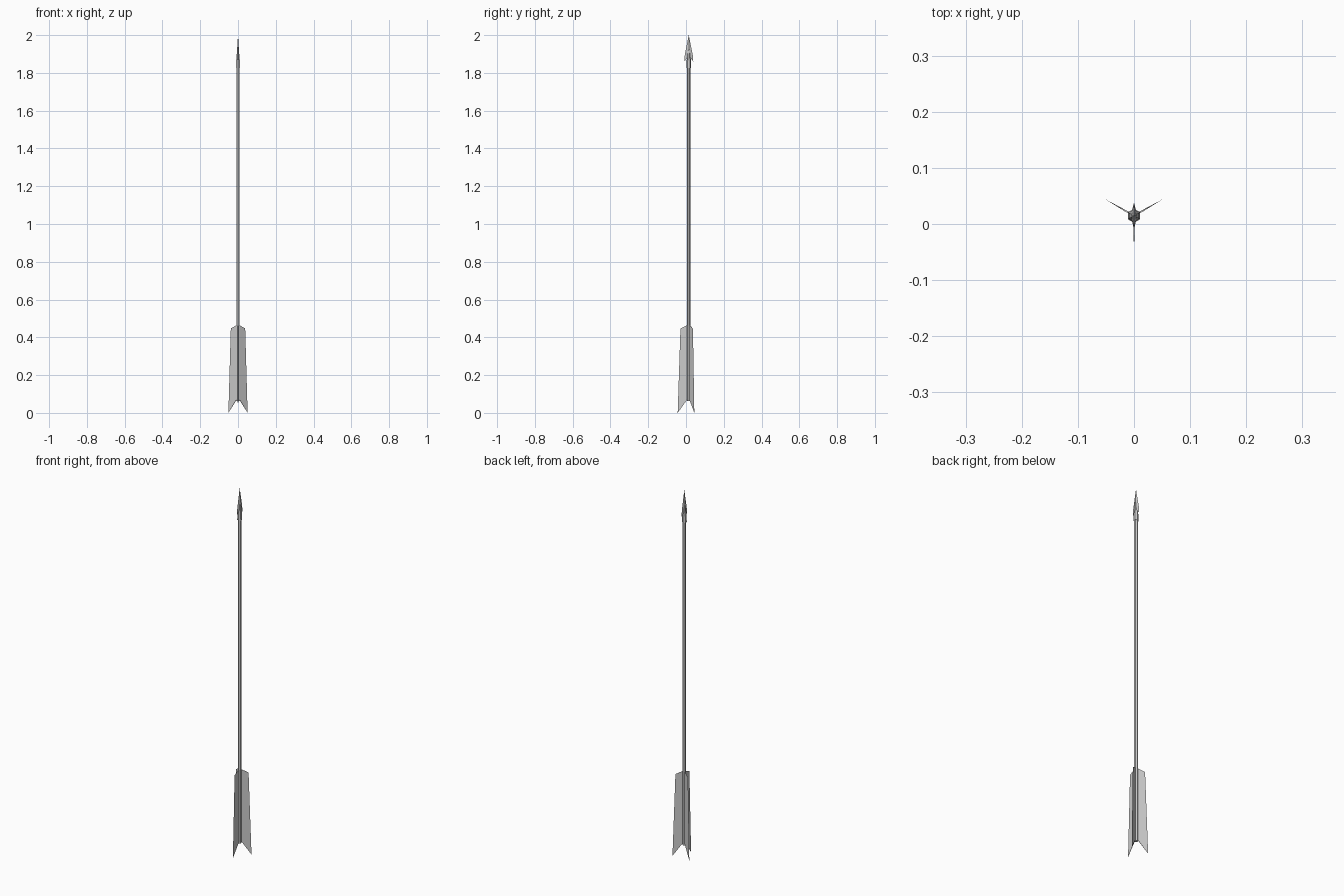
import bpy, bmesh, math

if "Cube" in bpy.data.objects:
    bpy.data.objects.remove(bpy.data.objects["Cube"])

CY = 0.0147  # arrow axis sits slightly behind y = 0


def make_object(name, verts, faces):
    mesh = bpy.data.meshes.new(name)
    mesh.from_pydata(verts, [], faces)
    bm = bmesh.new()
    bm.from_mesh(mesh)
    bmesh.ops.recalc_face_normals(bm, faces=bm.faces)
    bm.to_mesh(mesh)
    bm.free()
    obj = bpy.data.objects.new(name, mesh)
    obj.location = (0, CY, 0)
    bpy.context.collection.objects.link(obj)
    return obj


def lathe(name, profile, sides):
    """Faceted solid of (radius, z) rings with a corner facing the front."""
    verts = []
    for r, z in profile:
        for i in range(sides):
            a = -math.pi / 2 + 2 * math.pi * i / sides
            verts.append((r * math.cos(a), r * math.sin(a), z))
    faces = [tuple(range(sides)),
             tuple(range(len(verts) - sides, len(verts)))]
    for k in range(len(profile) - 1):
        for i in range(sides):
            j = (i + 1) % sides
            faces.append((k * sides + i, k * sides + j,
                          (k + 1) * sides + j, (k + 1) * sides + i))
    return make_object(name, verts, faces)


# Shaft and the tapered socket of the head
lathe("shaft", [(0.0095, 0.062), (0.0095, 1.86)], 6)
lathe("head_socket", [(0.0125, 1.825), (0.0105, 1.875), (0.006, 1.915), (0.001, 1.945)], 6)

# Two-edged blade: thick along the middle ridge, sharp at both swept barbs
for side, label in ((1, "back"), (-1, "front")):
    verts = [(0, 0, 2.0), (0, side * 0.021, 1.895), (0, side * 0.024, 1.86),
             (0.004, side * 0.007, 1.882), (-0.004, side * 0.007, 1.882),
             (0.007, 0, 1.89), (-0.007, 0, 1.89)]
    make_object("head_blade_" + label, verts,
                [(0, 1, 3, 5), (1, 2, 3), (0, 6, 4, 1), (1, 4, 2),
                 (2, 4, 3), (3, 4, 6, 5), (0, 5, 6)])

# Three thin feathers, thick at the root and sharp at the outer edge
for n in range(3):
    t = 0.0018
    verts = [(0.006, -t, 0.074), (0.006, t, 0.074), (0.0587, 0, 0.0),
             (0.044, 0, 0.447), (0.006, -t, 0.465), (0.006, t, 0.465)]
    fin = make_object(f"feather_{n + 1}", verts,
                      [(0, 2, 3, 4), (1, 5, 3, 2), (0, 1, 2), (3, 5, 4), (0, 4, 5, 1)])
    fin.rotation_euler.z = math.radians(-90 + 120 * n)
